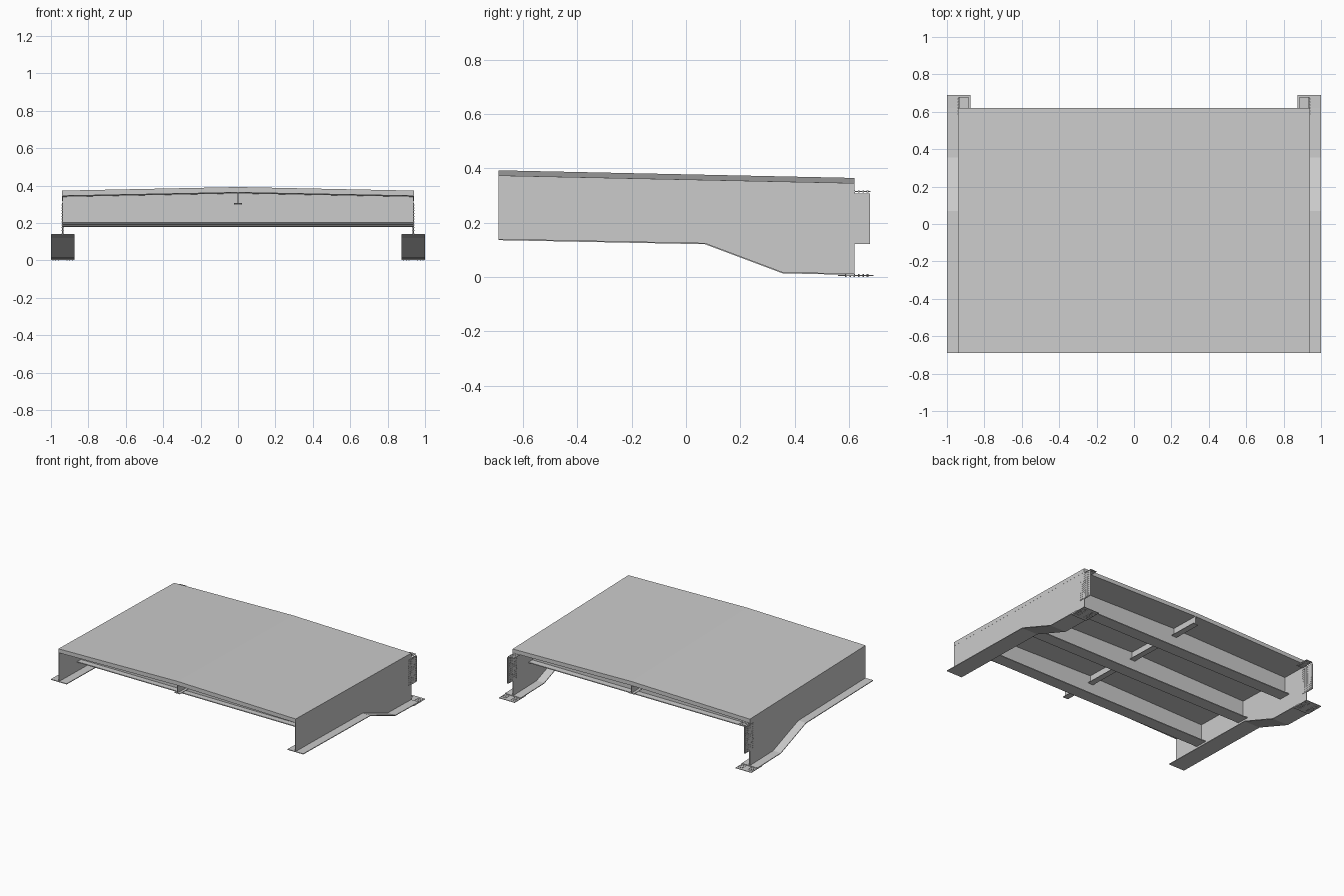
import bpy, bmesh
from mathutils import Vector, Matrix

if "Cube" in bpy.data.objects:
    bpy.data.objects.remove(bpy.data.objects["Cube"])

FRONT, REAR = -0.69, 0.62
SLOPE = -0.0214          # deck falls gently toward the rear


def drop(y):
    return SLOPE * (y - FRONT)


def finish(name, bm, mirror=False, shear=False):
    if shear:
        for v in bm.verts:
            v.co.z += drop(v.co.y)
    bmesh.ops.recalc_face_normals(bm, faces=bm.faces)
    me = bpy.data.meshes.new(name)
    bm.to_mesh(me)
    bm.free()
    ob = bpy.data.objects.new(name, me)
    bpy.context.collection.objects.link(ob)
    if mirror:
        mod = ob.modifiers.new("Mirror", 'MIRROR')
        mod.use_axis = (True, False, False)
        mod.use_mirror_merge = False
    return ob


def prism(bm, pts, axis, a, b):
    """Extrude a profile along x (pts are y,z) or along y (pts are x,z)."""
    if axis == 'x':
        verts = [bm.verts.new((a, p, q)) for p, q in pts]
        vec = Vector((b - a, 0, 0))
    else:
        verts = [bm.verts.new((p, a, q)) for p, q in pts]
        vec = Vector((0, b - a, 0))
    face = bm.faces.new(verts)
    ext = bmesh.ops.extrude_face_region(bm, geom=[face])['geom']
    bmesh.ops.translate(bm, vec=vec, verts=[e for e in ext if isinstance(e, bmesh.types.BMVert)])


def box(bm, x0, x1, y0, y1, z0, z1):
    prism(bm, [(x0, z0), (x1, z0), (x1, z1), (x0, z1)], 'y', y0, y1)


def bolt(bm, pos, length, along_x=False):
    m = Matrix.Translation(pos)
    if along_x:
        m = m @ Matrix.Rotation(1.5708, 4, 'Y')
    bmesh.ops.create_cone(bm, cap_ends=True, segments=6, radius1=0.003,
                          radius2=0.003, depth=length, matrix=m)


def spread(a, b, n):
    return [a + (b - a) * i / (n - 1) for i in range(n)]


# Crowned deck slab
bm = bmesh.new()
prism(bm, [(-0.94, 0.345), (0, 0.363), (0.94, 0.345), (0.94, 0.373), (0, 0.392), (-0.94, 0.373)],
      'y', FRONT, REAR)
finish("deck_slab", bm, shear=True)

# Side girder webs, deeper toward the rear support
bottom = [(FRONT, 0.14), (0.07, 0.125), (0.355, 0.018), (REAR, 0.012)]
bm = bmesh.new()
prism(bm, bottom + [(REAR, 0.346 + drop(REAR)), (FRONT, 0.346)], 'x', 0.935, 0.9395)
finish("girder_web", bm, mirror=True)

# Girder bottom flanges following the haunched profile
bm = bmesh.new()
prism(bm, bottom + [(y, z - 0.005) for y, z in reversed(bottom)], 'x', 0.875, 1.0)
finish("girder_bottom_flange", bm, mirror=True)

# Splice plates at the rear end of each girder
bm = bmesh.new()
for x in (0.9325, 0.9395):
    box(bm, x, x + 0.0025, 0.58, 0.678, 0.12, 0.306)
finish("web_splice_plates", bm, mirror=True)

bm = bmesh.new()
box(bm, 0.875, 1.0, 0.56, 0.69, 0.003, 0.007)
finish("bottom_splice_plate", bm, mirror=True)

bm = bmesh.new()
box(bm, 0.885, 0.935, 0.58, 0.68, 0.313, 0.316)
finish("top_splice_plate", bm, mirror=True)

# Splice bolts
bm = bmesh.new()
for y in spread(0.588, 0.668, 6):
    for z in spread(0.13, 0.296, 12):
        bolt(bm, (0.937, y, z), 0.014, along_x=True)
    for x in (0.885, 0.9, 0.915, 0.96, 0.975, 0.99):
        bolt(bm, (x, y, 0.005), 0.010)
    for x in (0.893, 0.905, 0.917, 0.928):
        bolt(bm, (x, y, 0.3145), 0.008)
finish("splice_bolts", bm, mirror=True)

# Cross beams: crowned web plus bottom flange
for i, y in enumerate((-0.44, -0.02, 0.40)):
    bm = bmesh.new()
    prism(bm, [(-0.936, 0.205), (0.936, 0.205), (0.936, 0.346), (0, 0.364), (-0.936, 0.346)],
          'y', y - 0.003, y + 0.003)
    box(bm, -0.936, 0.936, y - 0.045, y + 0.045, 0.203, 0.209)
    finish(f"cross_beam_{i + 1}", bm, shear=True)

# Central stringer under the crown
bm = bmesh.new()
box(bm, -0.002, 0.002, FRONT, REAR, 0.306, 0.364)
box(bm, -0.021, 0.021, FRONT, REAR, 0.304, 0.308)
finish("centre_stringer", bm, shear=True)
